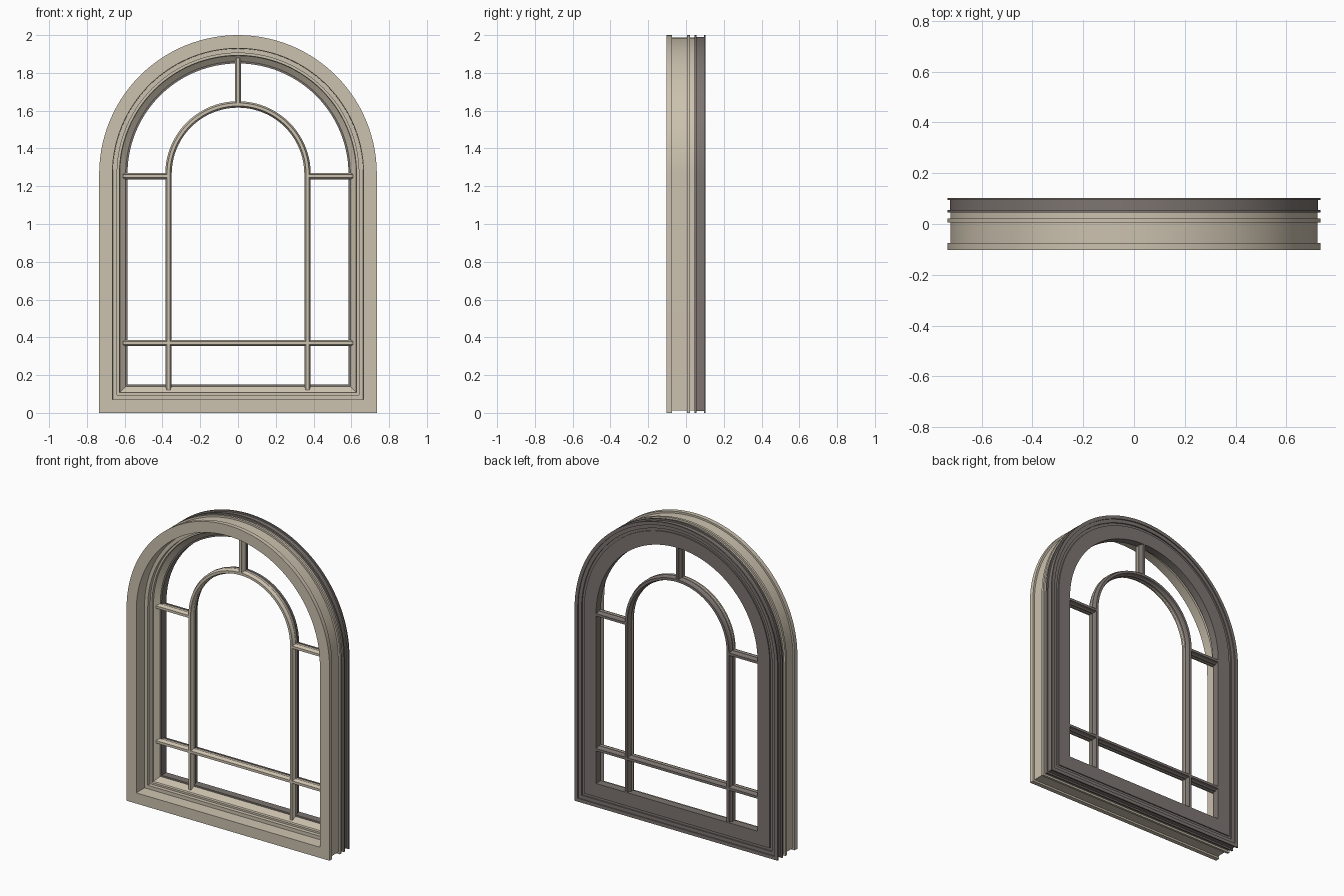
import bpy, bmesh, math

if "Cube" in bpy.data.objects:
    bpy.data.objects.remove(bpy.data.objects["Cube"])

R, SPRING, SEG = 0.735, 1.265, 56


def material(name, col):
    m = bpy.data.materials.new(name)
    m.diffuse_color = (*col, 1)
    m.use_nodes = True
    m.node_tree.nodes["Principled BSDF"].inputs["Base Color"].default_value = m.diffuse_color
    return m


BEIGE = material("warm_beige", (0.60, 0.535, 0.425))
BROWN = material("grey_brown", (0.205, 0.178, 0.165))


def make(name, rings, mats, closed_path, closed_profile, split_y=None):
    """Skin a list of cross-section rings; faces behind split_y get the second material."""
    bm = bmesh.new()
    vs = [[bm.verts.new(p) for p in ring] for ring in rings]
    n, k = len(vs), len(vs[0])
    for i in range(n if closed_path else n - 1):
        a, b = vs[i], vs[(i + 1) % n]
        for j in range(k if closed_profile else k - 1):
            l = (j + 1) % k
            bm.faces.new((a[j], a[l], b[l], b[j]))
    if not closed_path:
        bm.faces.new(vs[0][::-1])
        bm.faces.new(vs[-1])
    if split_y is not None:
        for f in bm.faces:
            f.material_index = int(f.calc_center_median().y > split_y)
    me = bpy.data.meshes.new(name)
    bm.to_mesh(me)
    bm.free()
    for m in mats:
        me.materials.append(m)
    ob = bpy.data.objects.new(name, me)
    bpy.context.collection.objects.link(ob)
    bpy.ops.object.select_all(action='DESELECT')
    ob.select_set(True)
    bpy.context.view_layer.objects.active = ob
    bpy.ops.object.shade_smooth_by_angle(angle=math.radians(25))
    return ob


def frame(name, profile, mat):
    """Sweep an (inset, y) profile round the arched outline."""
    rings = [[(-(R - d), y, d) for d, y in profile]]
    for s in range(SEG + 1):
        a = math.pi * (1 - s / SEG)
        rings.append([((R - d) * math.cos(a), y, SPRING + (R - d) * math.sin(a))
                      for d, y in profile])
    rings.append([(R - d, y, d) for d, y in profile])
    make(name, rings, [mat], True, False)


# muntin cross-section: (half-width offset, y)
BAR = [(-0.017, 0.068), (-0.017, 0.055), (-0.017, 0.044), (-0.011, 0.036), (-0.008, 0.024),
       (0.008, 0.024), (0.011, 0.036), (0.017, 0.044), (0.017, 0.055), (0.017, 0.068),
       (0.011, 0.076), (0.008, 0.094), (-0.008, 0.094), (-0.011, 0.076)]


def bar(name, path):
    """Sweep the muntin section along (x, z) points."""
    rings = []
    for i, (x, z) in enumerate(path):
        p, q = path[max(i - 1, 0)], path[min(i + 1, len(path) - 1)]
        tx, tz = q[0] - p[0], q[1] - p[1]
        L = math.hypot(tx, tz)
        rings.append([(x + w * tz / L, y, z - w * tx / L) for w, y in BAR])
    make(name, rings, [BEIGE, BROWN], False, True, 0.055)


# light front casing: grooved outside, stepped reveal inside
frame("front_casing", [(0.012, 0.045), (0.012, 0.021), (0, 0.021), (0, 0.006),
                       (0.012, 0.006), (0.012, -0.075), (0, -0.075), (0, -0.103),
                       (0.07, -0.103), (0.072, -0.02), (0.095, -0.02), (0.095, 0.005),
                       (0.107, 0.005), (0.109, 0.02), (0.14, 0.045)], BEIGE)

# dark rear casing with grooves on the outside and back
frame("rear_casing", [(0.14, 0.045), (0.15, 0.045), (0.15, 0.095), (0.062, 0.095),
                      (0.062, 0.088), (0.045, 0.088), (0.045, 0.096), (0.022, 0.096),
                      (0.022, 0.103), (0, 0.103), (0, 0.094), (0.01, 0.094),
                      (0.01, 0.056), (0, 0.056), (0, 0.045), (0.012, 0.045)], BROWN)

# inner arched muntin
r = 0.368
arch = [(r * math.cos(math.pi * (1 - s / 40)), SPRING + r * math.sin(math.pi * s / 40))
        for s in range(41)]
bar("arched_muntin", [(-r, 0.12), (-r, 1.2)] + arch + [(r, 1.2), (r, 0.12)])

# straight muntins
bar("top_muntin", [(0, SPRING + r), (0, 1.88)])
bar("lower_muntin", [(-0.61, 0.37), (0.61, 0.37)])
for side, s in (("left", -1), ("right", 1)):
    bar(side + "_muntin", sorted([(s * 0.61, 1.253), (s * r, 1.253)]))
